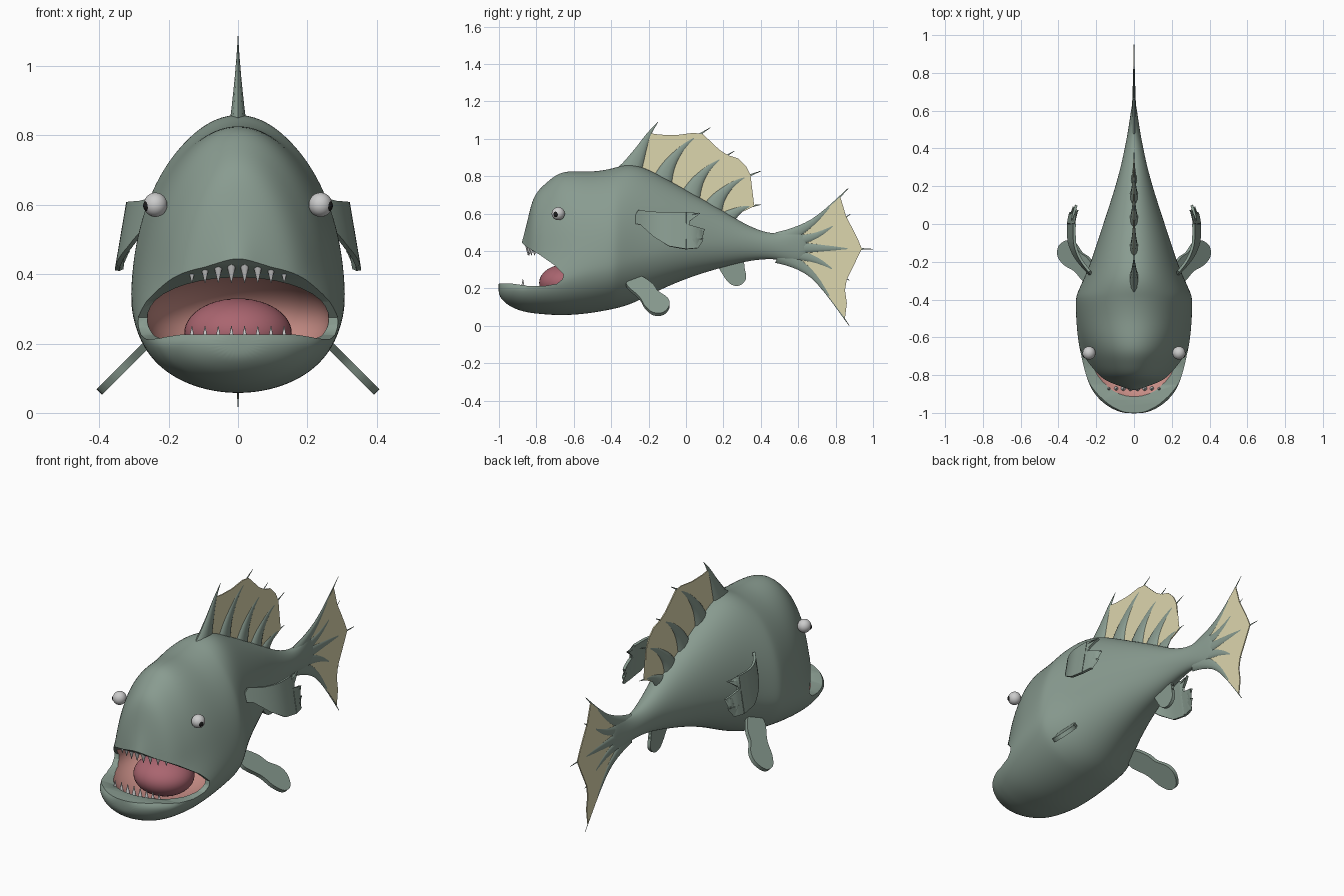
import bpy, bmesh, math
from mathutils import Vector, Matrix

if "Cube" in bpy.data.objects:
    bpy.data.objects.remove(bpy.data.objects["Cube"])


def material(name, rgb):
    m = bpy.data.materials.new(name)
    m.diffuse_color = (*rgb, 1)
    m.use_nodes = True
    m.node_tree.nodes["Principled BSDF"].inputs["Base Color"].default_value = m.diffuse_color
    return m


GREEN = material("skin", (.25, .33, .28))
TAN = material("membrane", (.72, .67, .42))
PINK = material("mouth", (.58, .27, .24))
RED = material("tongue", (.40, .13, .16))
WHITE = material("eye_white", (.65, .65, .65))
BLACK = material("pupil", (.01, .01, .01))
IVORY = material("teeth", (.68, .68, .66))


def finish(name, bm, mat):
    bmesh.ops.recalc_face_normals(bm, faces=bm.faces[:])
    me = bpy.data.meshes.new(name)
    bm.to_mesh(me)
    bm.free()
    ob = bpy.data.objects.new(name, me)
    bpy.context.collection.objects.link(ob)
    me.materials.append(mat)
    return ob


def smooth(ob, angle=40):
    bpy.ops.object.select_all(action='DESELECT')
    bpy.context.view_layer.objects.active = ob
    ob.select_set(True)
    bpy.ops.object.shade_smooth_by_angle(angle=math.radians(angle))


def apply_all(ob):
    bpy.context.view_layer.objects.active = ob
    for m in list(ob.modifiers):
        bpy.ops.object.modifier_apply(modifier=m.name)


def loft(name, rings, mat):
    bm = bmesh.new()
    vs = [[bm.verts.new(p) for p in r] for r in rings]
    n = len(vs[0])
    for a, b in zip(vs, vs[1:]):
        for i in range(n):
            bm.faces.new((a[i], a[(i + 1) % n], b[(i + 1) % n], b[i]))
    bm.faces.new(vs[0])
    bm.faces.new(vs[-1])
    return finish(name, bm, mat)


def spline(pts, closed=False, steps=6):
    """Catmull-Rom curve through points of any dimension."""
    pts = [Vector(p) for p in pts]
    n = len(pts)
    get = (lambda i: pts[i % n]) if closed else (lambda i: pts[max(0, min(n - 1, i))])
    out = []
    for i in range(n if closed else n - 1):
        a, b, c, d = (get(i + k) for k in (-1, 0, 1, 2))
        for s in range(steps):
            t = s / steps
            out.append(.5 * (2 * b + (c - a) * t + (2 * a - 5 * b + 4 * c - d) * t * t
                             + (3 * b - a - 3 * c + d) * t ** 3))
    return out if closed else out + [pts[-1]]


def plate(name, outline, mat, thick, bend=lambda y, z: 0, mirror=False):
    """Thin fin from a (y, z) outline, bent sideways."""
    bm = bmesh.new()
    f = bm.faces.new([bm.verts.new((0, p[0], p[1])) for p in outline])
    bmesh.ops.triangulate(bm, faces=[f])
    if mirror:
        for k in range(-15, 8):
            bmesh.ops.bisect_plane(bm, geom=bm.verts[:] + bm.edges[:] + bm.faces[:],
                                   plane_co=(0, k * .02 + .003, 0), plane_no=(0, 1, 0))
    for v in bm.verts:
        v.co.x = bend(v.co.y, v.co.z)
    ob = finish(name, bm, mat)
    s = ob.modifiers.new("thickness", 'SOLIDIFY')
    s.thickness, s.offset = thick, 0
    if mirror:
        ob.modifiers.new("mirror", 'MIRROR')
    apply_all(ob)
    smooth(ob, 50)


def spine(name, pts, r, flat=.4):
    """Tapered fin ray in the centre plane."""
    c = spline(pts)
    rings = []
    for i, p in enumerate(c):
        d = (c[min(i + 1, len(c) - 1)] - c[max(i - 1, 0)]).normalized()
        t = i / (len(c) - 1)
        w = r * (1 - t) ** 1.8 + .010 * (1 - t) + .0015
        rings.append([(w * flat * math.sin(a), p.x - d.y * w * math.cos(a), p.y + d.x * w * math.cos(a))
                      for a in (k * math.pi / 5 for k in range(10))])
    smooth(loft(name, rings, GREEN), 60)


def ball(name, loc, scale, mat):
    bm = bmesh.new()
    bmesh.ops.create_uvsphere(bm, u_segments=40, v_segments=24, radius=1,
                              matrix=Matrix.Translation(loc) @ Matrix.Diagonal((*scale, 1)))
    ob = finish(name, bm, mat)
    smooth(ob, 60)
    return ob


# body sections: y, top, widest height, bottom, upper half-width, lower half-width
SECTIONS = [
    (-1.003, .24, .20, .17, .02, .05), (-.985, .27, .20, .14, .03, .105),
    (-.95, .30, .205, .108, .04, .165), (-.90, .36, .21, .085, .05, .212),
    (-.872, .47, .215, .077, .07, .23), (-.85, .55, .22, .072, .125, .24),
    (-.823, .68, .225, .067, .175, .252), (-.785, .735, .23, .063, .21, .263),
    (-.74, .775, .24, .059, .235, .276), (-.68, .825, .26, .055, .262, .289),
    (-.60, .833, .29, .057, .288, .302), (-.50, .826, .32, .067, .303, .310),
    (-.40, .843, .34, .086, .312, .312), (-.365, .855, .35, .094, .303, .303),
    (-.30, .868, .37, .112, .272, .272), (-.22, .85, .40, .15, .237, .237),
    (-.10, .785, .43, .21, .197, .197), (.05, .70, .45, .27, .147, .147),
    (.20, .615, .45, .313, .098, .098), (.32, .54, .45, .345, .066, .066),
    (.44, .492, .43, .36, .041, .041), (.53, .495, .42, .35, .026, .026),
    (.60, .515, .42, .34, .016, .016), (.65, .48, .42, .365, .008, .008)]
rings = []
for y, top, mid, bot, wu, wl in SECTIONS:
    ring = []
    for k in range(28):
        a = 2 * math.pi * k / 28
        c, s = math.cos(a), math.sin(a)
        z = mid + s * ((top - mid) if s > 0 else (mid - bot))
        u = max(0, min(1, (z - mid) / .11))
        u = u * u * (3 - 2 * u)
        ring.append((c * (wl + (wu - wl) * u), y, z))
    rings.append(ring)
body = loft("body", rings, GREEN)
body.modifiers.new("rounding", 'SUBSURF').levels = 2

# mouth: open wedge, then pink cavity
gape = [(-1.15, .228), (-.93, .226), (-.85, .214), (-.76, .212), (-.69, .225), (-.66, .25),
        (-.655, .275), (-.70, .322), (-.79, .385), (-.85, .42), (-.885, .45), (-1.15, .50)]
wedge = loft("mouth_wedge_cutter", [[(x, y, z) for y, z in gape] for x in (-.6, .6)], GREEN)
cavity = ball("mouth_cavity_cutter", (0, -.66, .272), (.262, .272, .138), PINK)
for cutter in (wedge, cavity):
    b = body.modifiers.new(cutter.name, 'BOOLEAN')
    b.operation, b.object, b.solver = 'DIFFERENCE', cutter, 'EXACT'
    b.material_mode = 'TRANSFER'
    cutter.hide_render = True
apply_all(body)
smooth(body, 40)
for cutter in (wedge, cavity):
    bpy.data.objects.remove(cutter)

# tongue
ball("tongue", (0, -.64, .23), (.155, .145, .10), RED)

# teeth rows
for name, base, tip, y0, count in (("lower_teeth", .165, .250, -.872, 8), ("upper_teeth", .44, .375, -.845, 8)):
    bm = bmesh.new()
    for i in range(count):
        x = -.133 + .266 * i / (count - 1)
        h = tip - base
        y = y0 + (x * x * 2 if h < 0 else 0)
        m = Matrix.Translation((x, y, base + h / 2)) @ Matrix.Diagonal((1, 1, math.copysign(1, h), 1))
        bmesh.ops.create_cone(bm, cap_ends=True, segments=10, radius1=.018, radius2=.001, depth=abs(h), matrix=m)
    smooth(finish(name, bm, IVORY), 40)

# eyes
for side, label in ((-1, "left"), (1, "right")):
    ball(label + "_eye", (side * .238, -.683, .60), (.034, .035, .035), WHITE)
    ball(label + "_pupil", (side * .259, -.693, .597), (.0145, .016, .017), BLACK)

# dorsal fin
DORSAL = [[(-.30, .82), (-.25, .92), (-.20, 1.02), (-.15, 1.09)],
          [(-.14, .74), (-.09, .86), (.0, .97), (.13, 1.06)],
          [(.01, .66), (.06, .77), (.14, .86), (.26, .935)],
          [(.13, .60), (.18, .69), (.27, .77), (.40, .828)],
          [(.20, .54), (.24, .59), (.31, .63), (.40, .648)]]
for i, p in enumerate(DORSAL):
    spine(f"dorsal_spine_{i + 1}", p, .058)
plate("dorsal_membrane", [(-.28, .84), (-.195, 1.03), (-.14, 1.022), (-.05, 1.02), (.04, 1.032), (.09, 1.025),
      (.13, .985), (.18, .94), (.225, .912), (.28, .895), (.32, .855), (.345, .805), (.35, .76),
      (.34, .70), (.365, .64), (.22, .57), (.05, .67), (-.1, .76)], TAN, .006)

# tail fin
TAIL = [(.87, .738), (.88, .598), (1.0, .41), (.875, .242), (.872, .002)]
MID = [(.68, .555), (.70, .485), (.75, .415), (.70, .35), (.68, .27)]
for i, (m, t) in enumerate(zip(MID, TAIL)):
    spine(f"tail_ray_{i + 1}", [(.50, .42 + (m[1] - .42) * .25), m, t], .04, .35)
plate("tail_membrane", [(.56, .46), (.70, .575), (.825, .69), (.84, .64), (.855, .587), (.885, .53), (.92, .46), (.94, .412),
      (.905, .34), (.86, .25), (.85, .19), (.86, .12), (.85, .04), (.70, .24), (.56, .38)], TAN, .006)

# pectoral fins with ragged trailing edge
plate("pectoral_fins", [(-.29, .55), (-.25, .62), (-.19, .61), (-.10, .607), (.0, .607), (-.055, .578), (.075, .60),
      (.02, .56), (.0, .545), (.10, .515), (.02, .505), (.09, .465), (.03, .465), (.06, .415), (.0, .41),
      (-.09, .425), (-.17, .475), (-.24, .54)], GREEN, .014,
      lambda y, z: .325 - 2.4 * max(0, -.07 - y) ** 2 - .9 * max(0, y + .02) ** 2 * 2 + (.55 - z) * .17, True)

# pelvic paddles
plate("pelvic_fins", spline([(-.32, .22), (-.25, .15), (-.22, .10), (-.175, .064), (-.12, .066), (-.088, .105),
      (-.10, .145), (-.15, .18), (-.18, .22), (-.25, .26)], True, 4), GREEN, .022,
      lambda y, z: .265 + (.195 - z) * 1.0, True)

# anal fin
plate("anal_fin", spline([(.16, .36), (.19, .285), (.235, .225), (.285, .215), (.32, .25), (.315, .30), (.29, .37)],
      True, 5), GREEN, .018)
